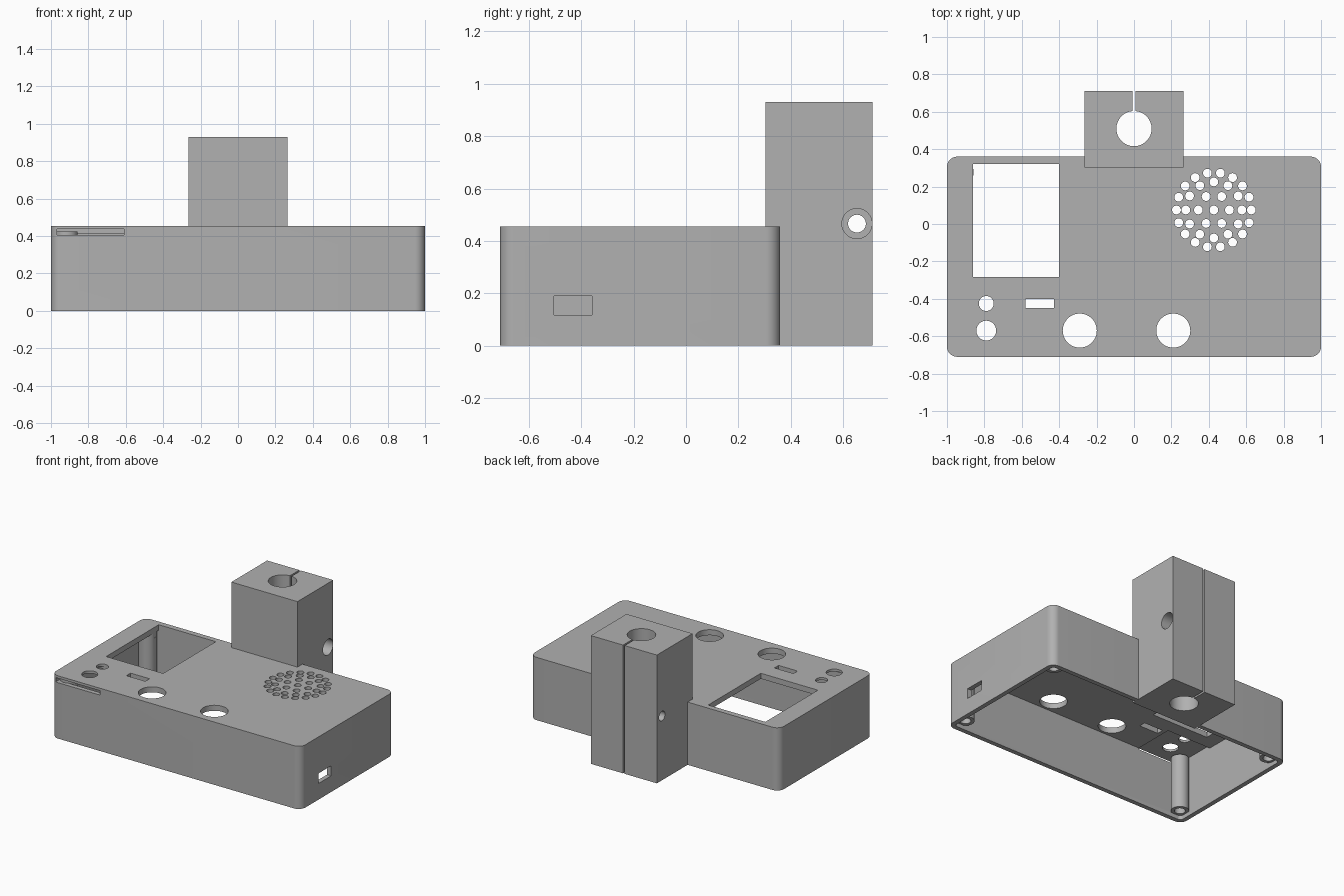
import bpy, bmesh
from math import cos, sin, pi, radians
from mathutils import Matrix

cube = bpy.data.objects.get("Cube")
if cube:
    bpy.data.objects.remove(cube, do_unlink=True)

grey = bpy.data.materials.new("plain_grey")
grey.use_nodes = True
grey.diffuse_color = (0.44, 0.44, 0.44, 1)
grey.node_tree.nodes["Principled BSDF"].inputs["Base Color"].default_value = (0.44, 0.44, 0.44, 1)


def finish(name, bm):
    mesh = bpy.data.meshes.new(name)
    bmesh.ops.recalc_face_normals(bm, faces=bm.faces)
    bm.to_mesh(mesh)
    bm.free()
    mesh.materials.append(grey)
    obj = bpy.data.objects.new(name, mesh)
    bpy.context.scene.collection.objects.link(obj)
    return obj


def block(name, x, y, z, radius=0):
    """Box between limits, with optionally rounded upright edges."""
    bm = bmesh.new()
    bmesh.ops.create_cube(bm, size=1)
    for v in bm.verts:
        for i, (low, high) in enumerate((x, y, z)):
            v.co[i] = low if v.co[i] < 0 else high
    if radius:
        edges = [e for e in bm.edges if abs(e.verts[0].co.z - e.verts[1].co.z) > 0.01]
        bmesh.ops.bevel(bm, geom=edges, offset=radius, segments=10, profile=0.5, affect='EDGES')
    return finish(name, bm)


def rod(name, a, b, low, high, radius, axis='Z', sides=48):
    """Cylinder along Z at (x, y), or along X at (y, z)."""
    bm = bmesh.new()
    bmesh.ops.create_cone(bm, cap_ends=True, segments=sides, radius1=radius,
                          radius2=radius, depth=high - low)
    middle = (low + high) / 2
    if axis == 'X':
        matrix = Matrix.Translation((middle, a, b)) @ Matrix.Rotation(pi / 2, 4, 'Y')
    else:
        matrix = Matrix.Translation((a, b, middle))
    bmesh.ops.transform(bm, matrix=matrix, verts=bm.verts)
    return finish(name, bm)


def combine(target, other, operation='DIFFERENCE'):
    mod = target.modifiers.new(operation, 'BOOLEAN')
    mod.operation = operation
    mod.solver = 'EXACT'
    mod.object = other
    bpy.context.view_layer.update()
    result = bpy.data.meshes.new_from_object(
        target.evaluated_get(bpy.context.evaluated_depsgraph_get()))
    target.modifiers.clear()
    target.data = result
    bpy.data.objects.remove(other, do_unlink=True)


TOP, CEILING, WALL = 0.455, 0.415, 0.033

# Hollow case, open underneath
case = block("case", (-1, 1), (-0.71, 0.36), (0, TOP), 0.055)
combine(case, block("cavity", (-1 + WALL, 1 - WALL), (-0.71 + WALL, 0.36 - WALL),
                    (-0.1, CEILING), 0.025))

# Front slot running into a shallow pocket under the lid
combine(case, block("slot", (-0.967, -0.61), (-0.8, -0.38), (0.405, 0.437)))

# Corner screw pillars
for x in (-0.917, 0.917):
    for y in (-0.625, 0.277):
        combine(case, rod("pillar", x, y, 0.03, 0.425, 0.06), 'UNION')
        combine(case, rod("screw_hole", x, y, -0.1, 0.3, 0.036, sides=32))

# Clamp block at the back
combine(case, block("clamp", (-0.265, 0.265), (0.303, 0.712), (0, 0.93)), 'UNION')
combine(case, rod("pole_bore", 0, 0.51, -0.1, 1.1, 0.094, sides=64))
combine(case, block("clamp_slit", (-0.007, 0.007), (0.55, 0.8), (-0.1, 1.1)))
combine(case, rod("bolt_hole", 0.653, 0.466, -0.4, 0.4, 0.034, 'X'))
combine(case, rod("bolt_head_recess", 0.653, 0.466, 0.17, 0.4, 0.0575, 'X'))

# Screen window, switch slot and side port
combine(case, block("screen_window", (-0.86, -0.402), (-0.283, 0.32), (0.38, 0.6)))
combine(case, block("switch_slot", (-0.58, -0.428), (-0.45, -0.402), (0.38, 0.6)))
combine(case, block("side_port", (0.94, 1.1), (-0.505, -0.36), (0.117, 0.19)))

# Round button and knob holes
for x, y, r in ((-0.79, -0.425, 0.04), (-0.79, -0.57, 0.053),
                (-0.29, -0.57, 0.091), (0.21, -0.57, 0.091)):
    combine(case, rod("panel_hole", x, y, 0.38, 0.6, r))

# Speaker grille of concentric rings
for count, ring in ((1, 0), (6, 0.083), (12, 0.15), (18, 0.2)):
    for i in range(count):
        a = 2 * pi * i / count
        combine(case, rod("grille_hole", 0.427 + ring * cos(a), 0.075 + ring * sin(a),
                          0.38, 0.6, 0.0235, sides=24))

# Smooth the rounded walls, keep hard edges crisp
bpy.ops.object.select_all(action='DESELECT')
case.select_set(True)
bpy.context.view_layer.objects.active = case
bpy.ops.object.shade_smooth_by_angle(angle=radians(30))
